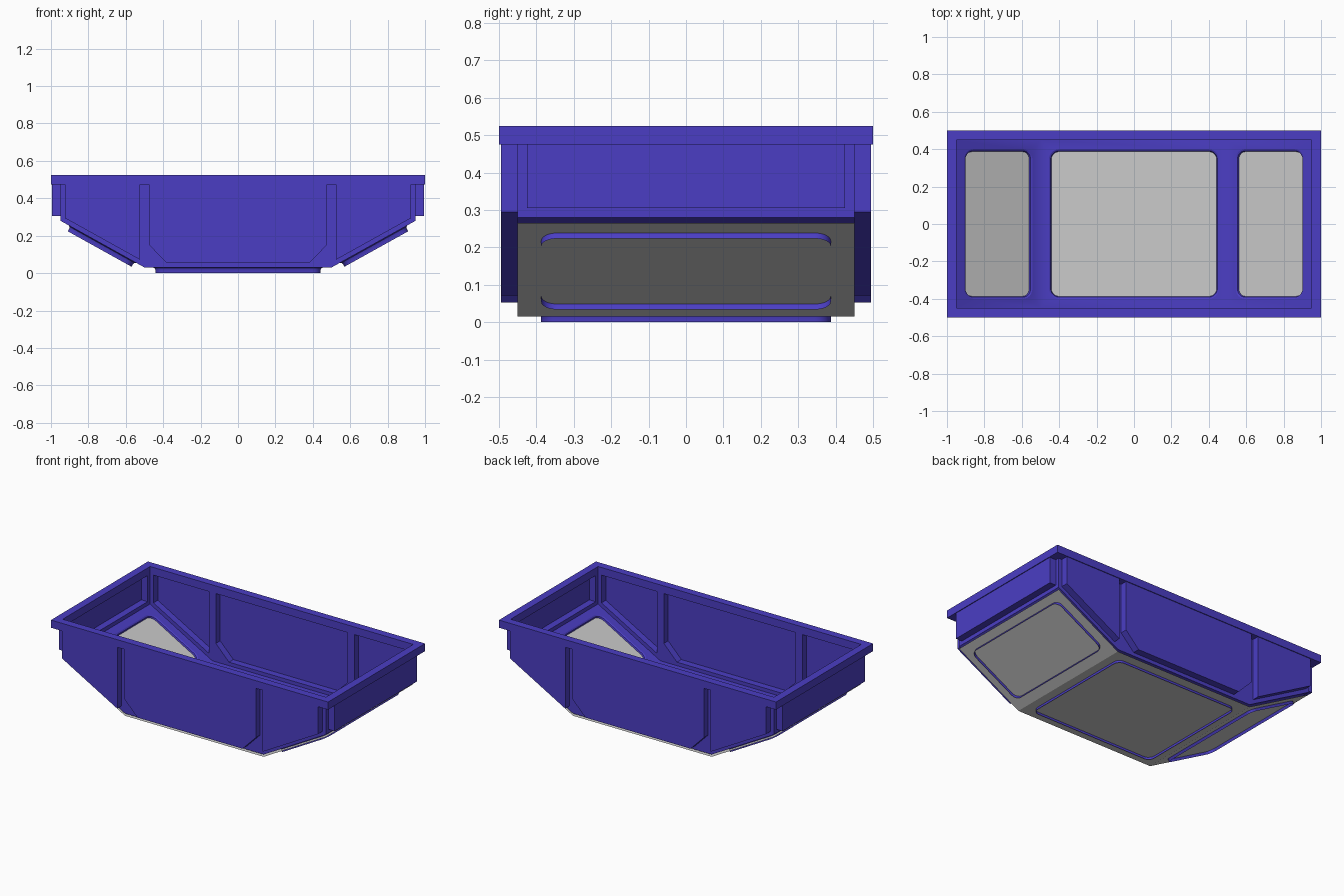
import bpy, bmesh, math
from mathutils import Matrix, Vector

if "Cube" in bpy.data.objects:
    bpy.data.objects.remove(bpy.data.objects["Cube"])

purple = bpy.data.materials.new("purple_paint")
purple.diffuse_color = (0.07, 0.048, 0.55, 1)
purple.use_nodes = True
purple.node_tree.nodes["Principled BSDF"].inputs["Base Color"].default_value = purple.diffuse_color

TOP = 0.475      # underside of the rim
SLOPE = math.atan2(0.25, 0.45)


def finish(bm, name, mat=None, smooth=False):
    mesh = bpy.data.meshes.new(name)
    bm.to_mesh(mesh)
    bm.free()
    ob = bpy.data.objects.new(name, mesh)
    bpy.context.collection.objects.link(ob)
    if mat:
        mesh.materials.append(mat)
    if smooth:
        bpy.ops.object.select_all(action='DESELECT')
        ob.select_set(True)
        bpy.context.view_layer.objects.active = ob
        bpy.ops.object.shade_smooth_by_angle(angle=math.radians(30))
    return ob


def bridge(bm, a, b):
    n = len(a)
    for i in range(n):
        j = (i + 1) % n
        bm.faces.new((a[i], a[j], b[j], b[i]))


def wall(name, outline, panels, dist, turn):
    """Sheet wall facing outward, with panels pressed out and open at the rim."""
    bm = bmesh.new()
    frame = list(outline)
    for p in reversed(panels):
        frame += list(reversed(p))
    bm.faces.new([bm.verts.new((u, -dist, w)) for u, w in frame])
    for p in panels:
        inner = [bm.verts.new((u, -dist, w)) for u, w in p]
        outer = [bm.verts.new((u, -dist - 0.045, w)) for u, w in p]
        bm.faces.new(outer)
        for i in range(len(p) - 1):
            bm.faces.new((inner[i], inner[i + 1], outer[i + 1], outer[i]))
    bmesh.ops.remove_doubles(bm, verts=bm.verts, dist=1e-5)
    bm.transform(Matrix.Rotation(turn, 4, 'Z'))
    finish(bm, name, purple)


def rounded(hx, hy, r, z, seg=6):
    pts = []
    for k, (sx, sy) in enumerate([(1, 1), (-1, 1), (-1, -1), (1, -1)]):
        for i in range(seg + 1):
            a = math.pi / 2 * (k + i / seg)
            pts.append((sx * (hx - r) + r * math.cos(a),
                        sy * (hy - r) + r * math.sin(a), z))
    return pts


def floor_section(bm, half, hole, matrix):
    """Flat frame with a rounded opening and a lip hanging below it."""
    part = bmesh.new()
    border = [part.verts.new((sx * half, sy * 0.45, 0))
              for sx, sy in [(1, 1), (-1, 1), (-1, -1), (1, -1)]]
    rings = [[part.verts.new(p) for p in rounded(hole - d, 0.4 - d, 0.055 - d, z)]
             for d, z in [(0, 0), (0.009, -0.004), (0.013, -0.013), (0.013, -0.03)]]
    edges = []
    for loop in (border, rings[0]):
        edges += [part.edges.new((loop[i - 1], loop[i])) for i in range(len(loop))]
    bmesh.ops.triangle_fill(part, edges=edges, use_beauty=True, normal=Vector((0, 0, 1)))
    for a, b in zip(rings, rings[1:]):
        bridge(part, b, a)
    part.transform(matrix)
    tmp = bpy.data.meshes.new("section")
    part.to_mesh(tmp)
    part.free()
    bm.from_mesh(tmp)
    bpy.data.meshes.remove(tmp)


# Long side walls
side = [(-0.95, TOP), (-0.95, 0.28), (-0.5, 0.03), (0.5, 0.03), (0.95, 0.28), (0.95, TOP)]
middle = [(-0.475, TOP), (-0.475, 0.15), (-0.38, 0.053),
          (0.38, 0.053), (0.475, 0.15), (0.475, TOP)]
right = [(0.525, TOP), (0.525, 0.072), (0.925, 0.294), (0.925, TOP)]
left = [(-u, w) for u, w in reversed(right)]
wall("front_wall", side, [left, middle, right], 0.45, 0)
wall("back_wall", side, [left, middle, right], 0.45, math.pi)

# End walls
end = [(-0.45, TOP), (-0.45, 0.28), (0.45, 0.28), (0.45, TOP)]
end_panel = [(-0.425, TOP), (-0.425, 0.305), (0.425, 0.305), (0.425, TOP)]
wall("right_wall", end, [end_panel], 0.95, math.pi / 2)
wall("left_wall", end, [end_panel], 0.95, -math.pi / 2)

# Rim
bm = bmesh.new()
loops = [[bm.verts.new((sx * x, sy * y, z))
          for sx, sy in [(1, 1), (-1, 1), (-1, -1), (1, -1)]]
         for x, y, z in [(1, 0.5, 0.525), (1, 0.5, TOP), (0.95, 0.45, TOP), (0.95, 0.45, 0.525)]]
for k in range(4):
    bridge(bm, loops[k], loops[(k + 1) % 4])
bmesh.ops.recalc_face_normals(bm, faces=bm.faces)
finish(bm, "rim", purple)

# Floor frame: flat middle and two sloping ends
bm = bmesh.new()
floor_section(bm, 0.5, 0.455, Matrix.Translation((0, 0, 0.03)))
c = math.cos(SLOPE)
for s in (1, -1):
    m = Matrix.Translation((s * 0.725, 0, 0.155)) @ Matrix.Rotation(-s * SLOPE, 4, 'Y')
    floor_section(bm, 0.225 / c, 0.182 / c, m)
bmesh.ops.remove_doubles(bm, verts=bm.verts, dist=1e-5)
finish(bm, "floor_frame", purple, smooth=True)

# Grey sheet just under the floor frame, passing through the lips
bm = bmesh.new()
rows = [[bm.verts.new((x, y, z)) for y in (-0.45, 0.45)]
        for x, z in [(-0.95, 0.265), (-0.5, 0.015), (0.5, 0.015), (0.95, 0.265)]]
for a, b in zip(rows, rows[1:]):
    bm.faces.new((a[0], b[0], b[1], a[1]))
finish(bm, "floor_sheet")
